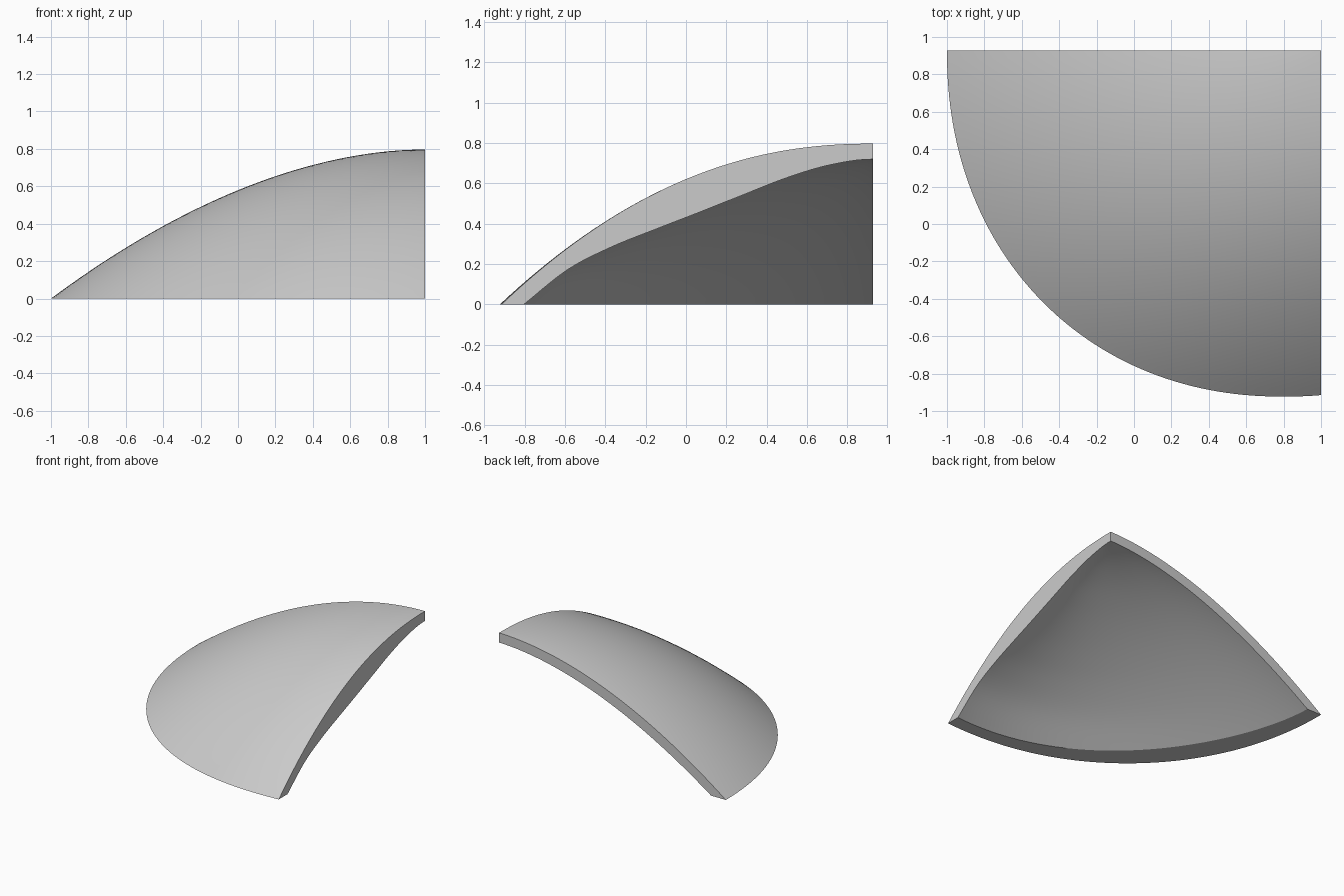
import bpy
import bmesh
import math
from mathutils import Vector

cube = bpy.data.objects.get("Cube")
if cube:
    bpy.data.objects.remove(cube)

CORNER = Vector((1.0, 0.927))      # plan position of the high corner
CENTRE = Vector((0.8, 0.927))      # centre of the round rim
ROUNDNESS = 2.12                   # slightly squarer than an ellipse
RAYS, RINGS = 64, 40
SIDE_UNDERSIDE = [0.72, 0.691, 0.626, 0.541, 0.455, 0.371, 0.284, 0.172, 0.0]


def rim_distance(direction, width, depth):
    """Distance from the high corner to the rim, found by halving."""
    near, far = 0.0, 3.0
    for _ in range(40):
        mid = (near + far) / 2
        p = CORNER + direction * mid - CENTRE
        level = abs(p.x / width) ** ROUNDNESS + abs(p.y / depth) ** ROUNDNESS
        near, far = (mid, far) if level < 1 else (near, mid)
    return near


def smooth_profile(heights, s):
    """Smooth curve through evenly spaced heights."""
    last = len(heights) - 1
    i = min(int(s * last), last - 1)
    f = s * last - i
    p1, p2 = heights[i], heights[i + 1]
    p0 = heights[i - 1] if i else p2
    p3 = heights[i + 2] if i + 2 <= last else 2 * p2 - p1
    m1, m2 = (p2 - p0) / 2, (p3 - p1) / 2
    return (p1 * (2 * f**3 - 3 * f**2 + 1) + m1 * (f**3 - 2 * f**2 + f)
            + p2 * (3 * f**2 - 2 * f**3) + m2 * (f**3 - f**2))


def outer_height(t, s):
    return 0.797 * (1 - s ** (1.86 + 0.34 * t))


def inner_height(t, s):
    dome = 0.72 * (1 - s ** (1.8 - 0.2 * math.sin(math.pi * t)))
    blend = t ** 2.5
    return dome * (1 - blend) + smooth_profile(SIDE_UNDERSIDE, s) * blend


def add_skin(bm, width, depth, inset, height):
    """Fan-shaped dome surface; the inset narrows the middle of the rim."""
    apex = bm.verts.new((*CORNER, height(0, 0)))
    rays = []
    for i in range(RAYS + 1):
        t = i / RAYS
        a = t * math.pi / 2
        direction = Vector((-math.cos(a), -math.sin(a)))
        length = rim_distance(direction, width, depth)
        length -= inset * math.sin(math.pi * t ** 0.75) ** 2
        ray = [apex]
        for j in range(1, RINGS + 1):
            s = j / RINGS
            p = CORNER + direction * length * s
            ray.append(bm.verts.new((p.x, p.y, height(t, s))))
        rays.append(ray)
    for r, q in zip(rays, rays[1:]):
        bm.faces.new((apex, r[1], q[1]))
        for j in range(1, RINGS):
            bm.faces.new((r[j], r[j + 1], q[j + 1], q[j]))
    return rays


def bridge(bm, a, b):
    """Wall between two matching rows of vertices."""
    for i in range(len(a) - 1):
        bm.faces.new((a[i], a[i + 1], b[i + 1], b[i]))


# Quarter dome shell: top skin, underside, two cut walls and the flat rim
bm = bmesh.new()
outer = add_skin(bm, 1.8, 1.85, 0.0, outer_height)
inner = add_skin(bm, 1.67, 1.74, 0.075, inner_height)
bridge(bm, outer[0], inner[0])
bridge(bm, outer[-1], inner[-1])
bridge(bm, [r[-1] for r in outer], [r[-1] for r in inner])
bmesh.ops.recalc_face_normals(bm, faces=bm.faces)
mesh = bpy.data.meshes.new("dome_shell")
bm.to_mesh(mesh)
bm.free()
shell = bpy.data.objects.new("dome_shell", mesh)
bpy.context.collection.objects.link(shell)

# Plain grey finish
grey = bpy.data.materials.new("light_grey")
grey.use_nodes = True
colour = (0.6, 0.6, 0.6, 1.0)
grey.diffuse_color = colour
grey.node_tree.nodes["Principled BSDF"].inputs["Base Color"].default_value = colour
mesh.materials.append(grey)

# Smooth skins with crisp cut edges
bpy.ops.object.select_all(action="DESELECT")
shell.select_set(True)
bpy.context.view_layer.objects.active = shell
bpy.ops.object.shade_smooth_by_angle(angle=math.radians(30))
